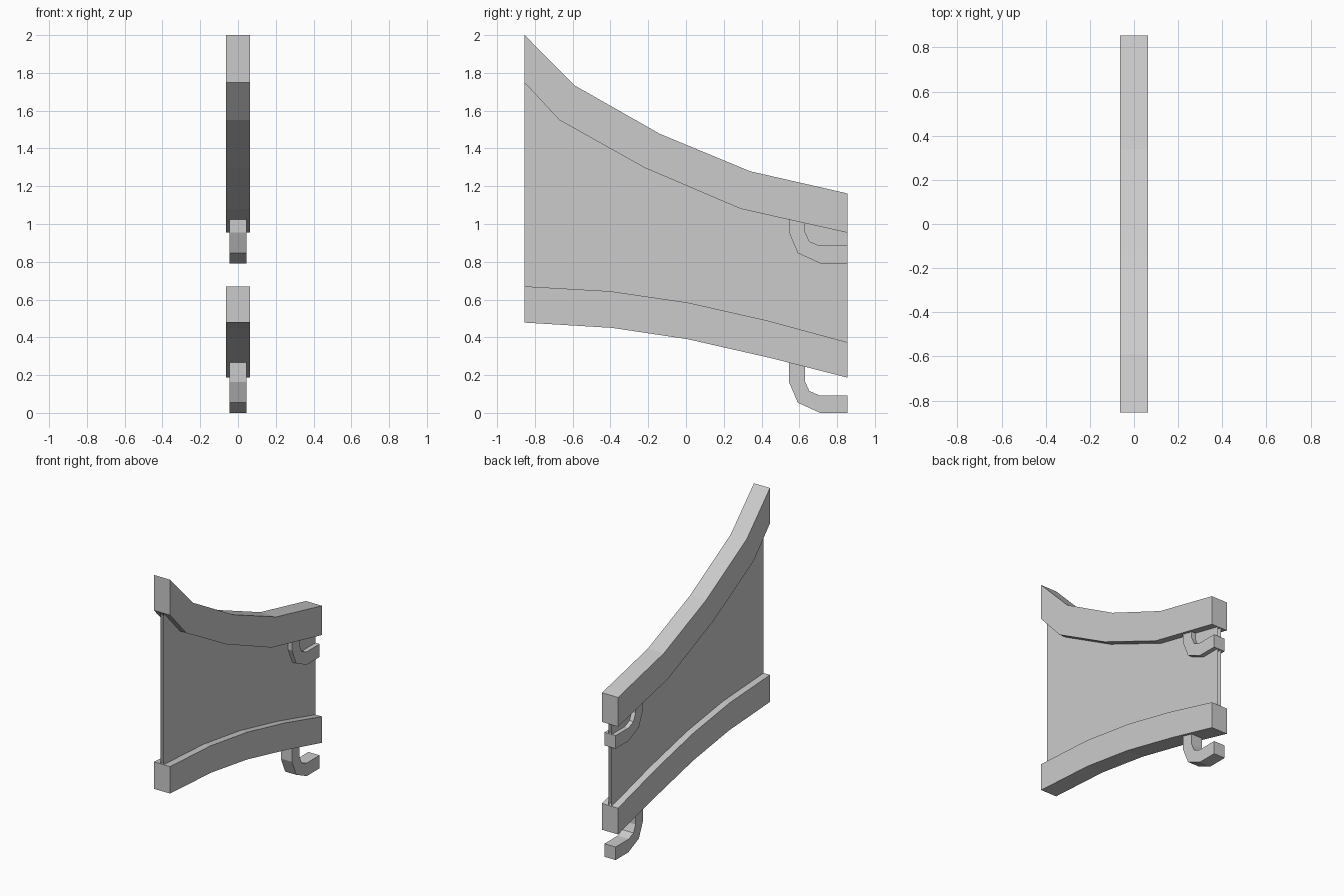
import bpy, bmesh

if "Cube" in bpy.data.objects:
    bpy.data.objects.remove(bpy.data.objects["Cube"])

E = 0.854  # half length of the fence section


def make(name, verts, faces):
    me = bpy.data.meshes.new(name)
    me.from_pydata(verts, [], faces)
    ob = bpy.data.objects.new(name, me)
    bpy.context.collection.objects.link(ob)
    return ob


def beam(name, a, b, half):
    """Closed bar between two (y, z) outlines, extruded to +-half in x."""
    n = len(a)
    verts = [(x, y, z) for x in (-half, half) for line in (a, b) for y, z in line]
    faces = [(0, n, 3 * n, 2 * n), (n - 1, 3 * n - 1, 4 * n - 1, 2 * n - 1)]
    for i in range(n - 1):
        j = i + 1
        faces += [(i, j, n + j, n + i),
                  (2 * n + i, 2 * n + j, 3 * n + j, 3 * n + i),
                  (i, j, 2 * n + j, 2 * n + i),
                  (n + i, n + j, 3 * n + j, 3 * n + i)]
    ob = make(name, verts, faces)
    bm = bmesh.new()
    bm.from_mesh(ob.data)
    bmesh.ops.recalc_face_normals(bm, faces=bm.faces)
    bm.to_mesh(ob.data)
    bm.free()
    return ob


# Curved rails
top_hi = [(-E, 2.0), (-0.592, 1.735), (-0.14, 1.478), (0.34, 1.279), (E, 1.162)]
top_lo = [(-E, 1.748), (-0.67, 1.55), (-0.22, 1.298), (0.29, 1.08), (E, 0.954)]
low_hi = [(-E, 0.67), (-0.40, 0.644), (0.01, 0.584), (0.43, 0.489), (E, 0.374)]
low_lo = [(-E, 0.478), (-0.39, 0.45), (0.01, 0.39), (0.45, 0.29), (E, 0.187)]
beam("top_rail", top_hi, top_lo, 0.063)
beam("bottom_rail", low_hi, low_lo, 0.063)

# Thin panel: two open sheets between the rails
n = len(top_lo)
for name, x in (("panel_right", 0.013), ("panel_left", -0.013)):
    verts = [(x, y, z) for line in (low_hi, top_lo) for y, z in line]
    faces = [(i, i + 1, n + i + 1, n + i) for i in range(n - 1)]
    if x < 0:
        faces = [f[::-1] for f in faces]
    make(name, verts, faces)

# Bent hooks under each rail
outer = [(0.545, 0.262), (0.545, 0.164), (0.592, 0.054), (0.71, 0.0), (E, 0.0)]
inner = [(0.63, 0.245), (0.63, 0.167), (0.653, 0.116), (0.706, 0.093), (E, 0.093)]
for name, dz, top in (("lower_hook", 0, 0.01), ("upper_hook", 0.792, -0.02)):
    a, b = ([(y, z + dz + (top if i == 0 else 0)) for i, (y, z) in enumerate(line)]
            for line in (outer, inner))
    beam(name, a, b, 0.044)
